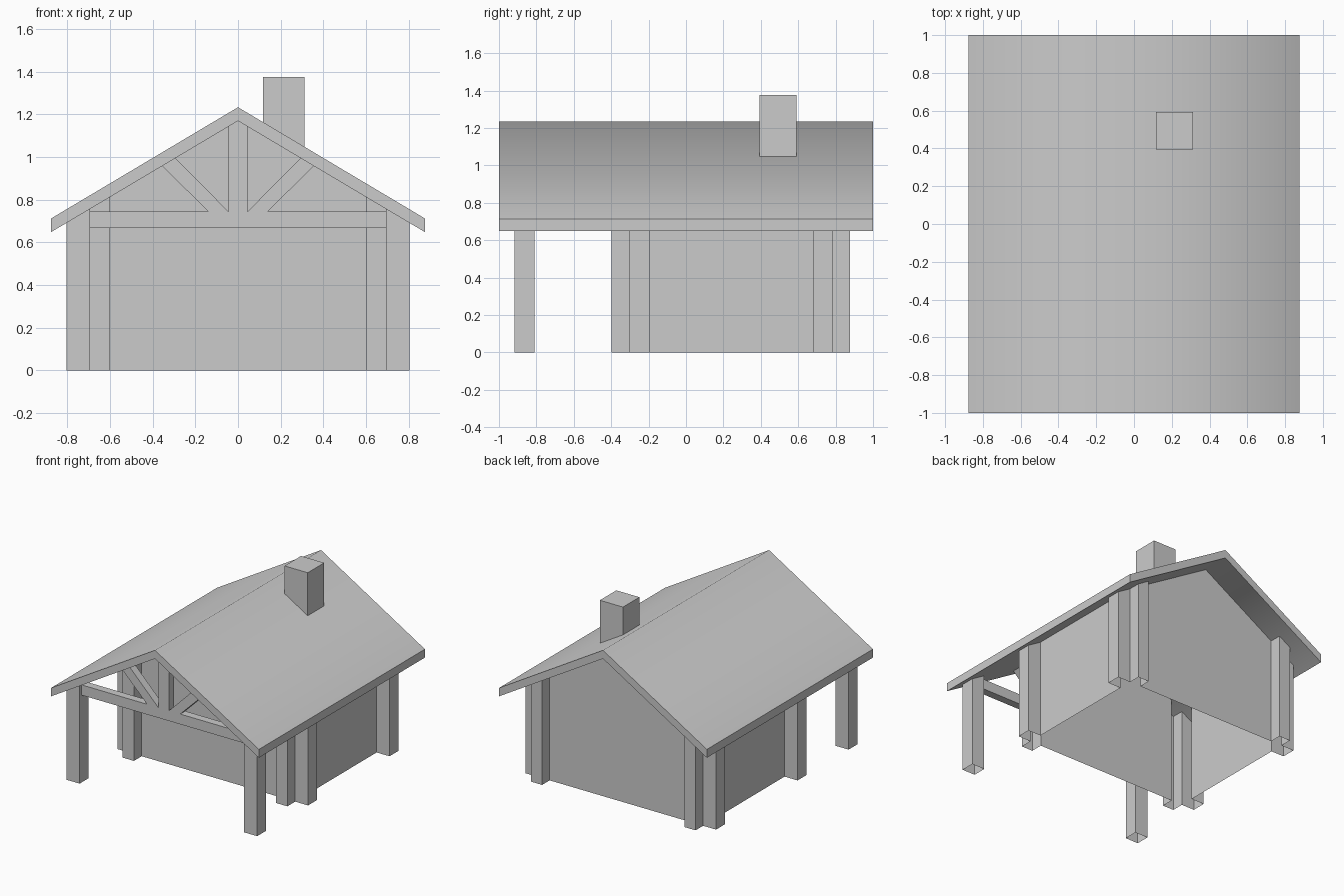
import bpy

if "Cube" in bpy.data.objects:
    bpy.data.objects.remove(bpy.data.objects["Cube"])

HALF = 0.876            # half width of the roof
SLOPE = 0.595


def under(x):
    """Height of the roof underside at x."""
    return 1.17 - SLOPE * abs(x)


def make(name, verts, faces):
    mesh = bpy.data.meshes.new(name)
    mesh.from_pydata(verts, [], faces)
    obj = bpy.data.objects.new(name, mesh)
    bpy.context.collection.objects.link(obj)
    return obj


def shell(name, plan, low, high, cap=False):
    """Upright skin around a counter-clockwise plan; low/high give z from x."""
    n = len(plan)
    verts = [(x, y, low(x)) for x, y in plan] + [(x, y, high(x)) for x, y in plan]
    faces = [(i, (i + 1) % n, n + (i + 1) % n, n + i) for i in range(n)]
    if cap:
        faces.append(tuple(range(n, 2 * n)))
    return make(name, verts, faces)


def prism(name, profile, y0, y1):
    """Solid from a front-view profile, counter-clockwise in x, z."""
    n = len(profile)
    verts = [(x, y0, z) for x, z in profile] + [(x, y1, z) for x, z in profile]
    faces = [(i, n + i, n + (i + 1) % n, (i + 1) % n) for i in range(n)]
    faces += [tuple(range(n)), tuple(range(2 * n - 1, n - 1, -1))]
    return make(name, verts, faces)


def rect(x0, x1, y0, y1):
    return [(x0, y0), (x1, y0), (x1, y1), (x0, y1)]


# Roof slab, softly shaded across the ridge only
eave, ridge = under(HALF), 1.17
T = 0.064
y0, y1 = -1.0, 1.0
section = [(-HALF, eave), (0, ridge), (HALF, eave),
           (HALF, eave + T), (0, ridge + T), (-HALF, eave + T)]
verts = [(x, y, z) for y in (y0, y1) for x, z in section]
faces = [(i, 6 + i, 6 + (i + 1) % 6, (i + 1) % 6) for i in range(6)]
faces += [(0, 1, 4, 5), (1, 2, 3, 4), (11, 10, 7, 6), (10, 9, 8, 7)]
roof = make("roof", verts, faces)
for p in roof.data.polygons:
    p.use_smooth = True
for e in roof.data.edges:
    e.use_edge_sharp = set(e.vertices) not in ({1, 7}, {4, 10})

# House walls: one open skin whose plan steps out at each corner
right = [(0.0, -0.303), (0.6, -0.303), (0.6, -0.397), (0.694, -0.397),
         (0.694, -0.303), (0.803, -0.303), (0.803, -0.196), (0.694, -0.196),
         (0.694, 0.678), (0.803, 0.678), (0.803, 0.785), (0.694, 0.785),
         (0.694, 0.876), (0.6, 0.876), (0.6, 0.785), (0.0, 0.785)]
left = [(-x, y) for x, y in reversed(right[1:-1])]
shell("walls", right + left, lambda x: 0.0, under)

# Porch posts
for side, x0, x1 in (("left", -0.803, -0.694), ("right", 0.694, 0.803)):
    shell("porch_post_" + side, rect(x0, x1, -0.916, -0.811), lambda x: 0.0, under)

# Porch truss: tie beam, king post and two braces
ty0, ty1 = -0.895, -0.835
prism("tie_beam", [(-0.694, 0.667), (0.694, 0.667), (0.694, 0.745), (-0.694, 0.745)], ty0, ty1)
prism("king_post", [(-0.045, 0.745), (0.045, 0.745), (0.045, under(0.045)),
                    (0, 1.17), (-0.045, under(0.045))], ty0, ty1)
brace = [(0.045, 0.745), (0.14, 0.745), (0.355, under(0.355)), (0.293, under(0.293))]
prism("brace_right", brace, ty0, ty1)
prism("brace_left", [(-x, z) for x, z in reversed(brace)], ty0, ty1)

# Chimney, cut to the roof slope
shell("chimney", rect(0.117, 0.312, 0.394, 0.592),
      lambda x: under(x) + T, lambda x: 1.376, cap=True)
